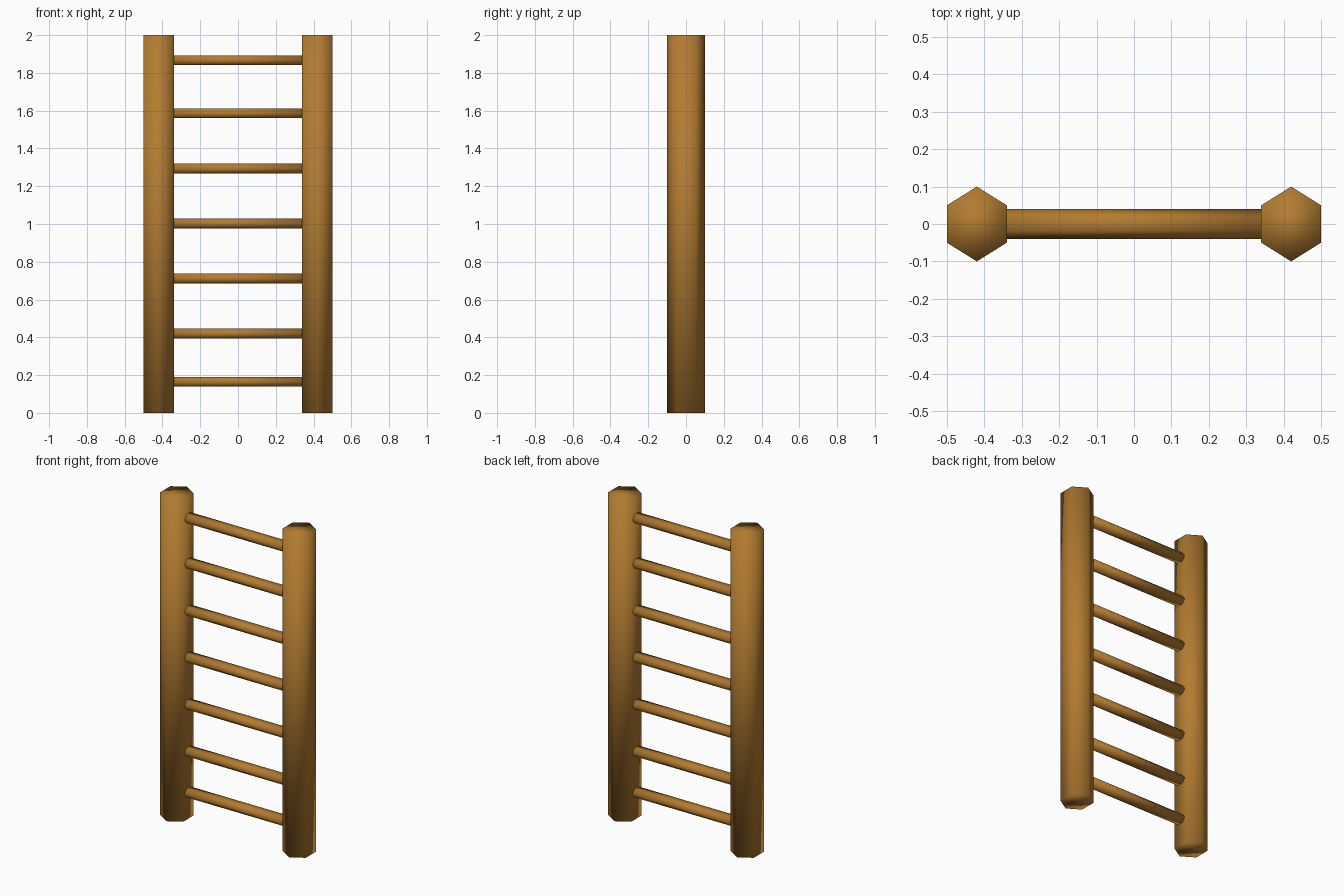
import bpy
import math

if "Cube" in bpy.data.objects:
    bpy.data.objects.remove(bpy.data.objects["Cube"])


def material(name, color):
    m = bpy.data.materials.new(name)
    m.diffuse_color = color
    m.use_nodes = True
    m.node_tree.nodes["Principled BSDF"].inputs["Base Color"].default_value = m.diffuse_color
    return m


wood = material("wood", (0.45, 0.20, 0.03, 1))


def hex_bar(name, length, size, location, rotation=(0, 0, 0)):
    """Six-sided smooth-shaded bar, size = half widths (across flats, across corners)."""
    bpy.ops.mesh.primitive_cylinder_add(vertices=6, radius=1, depth=length,
                                        location=location, rotation=rotation)
    bar = bpy.context.object
    bar.name = name
    bar.scale = (size[0] / math.cos(math.pi / 6), size[1], 1)
    bpy.ops.object.transform_apply(location=False, rotation=False, scale=True)
    bpy.ops.object.shade_smooth()
    bar.data.materials.append(wood)
    return bar


# Side posts
for side, x in (("left", -0.42), ("right", 0.42)):
    hex_bar(side + "_post", 2.0, (0.08, 0.10), (x, 0, 1.0))

# Rungs, lying along x between the posts
for i, z in enumerate((0.165, 0.42, 0.711, 1.003, 1.294, 1.586, 1.867), 1):
    hex_bar(f"rung_{i}", 0.68, (0.026, 0.04), (0, 0, z), (0, math.pi / 2, 0))
